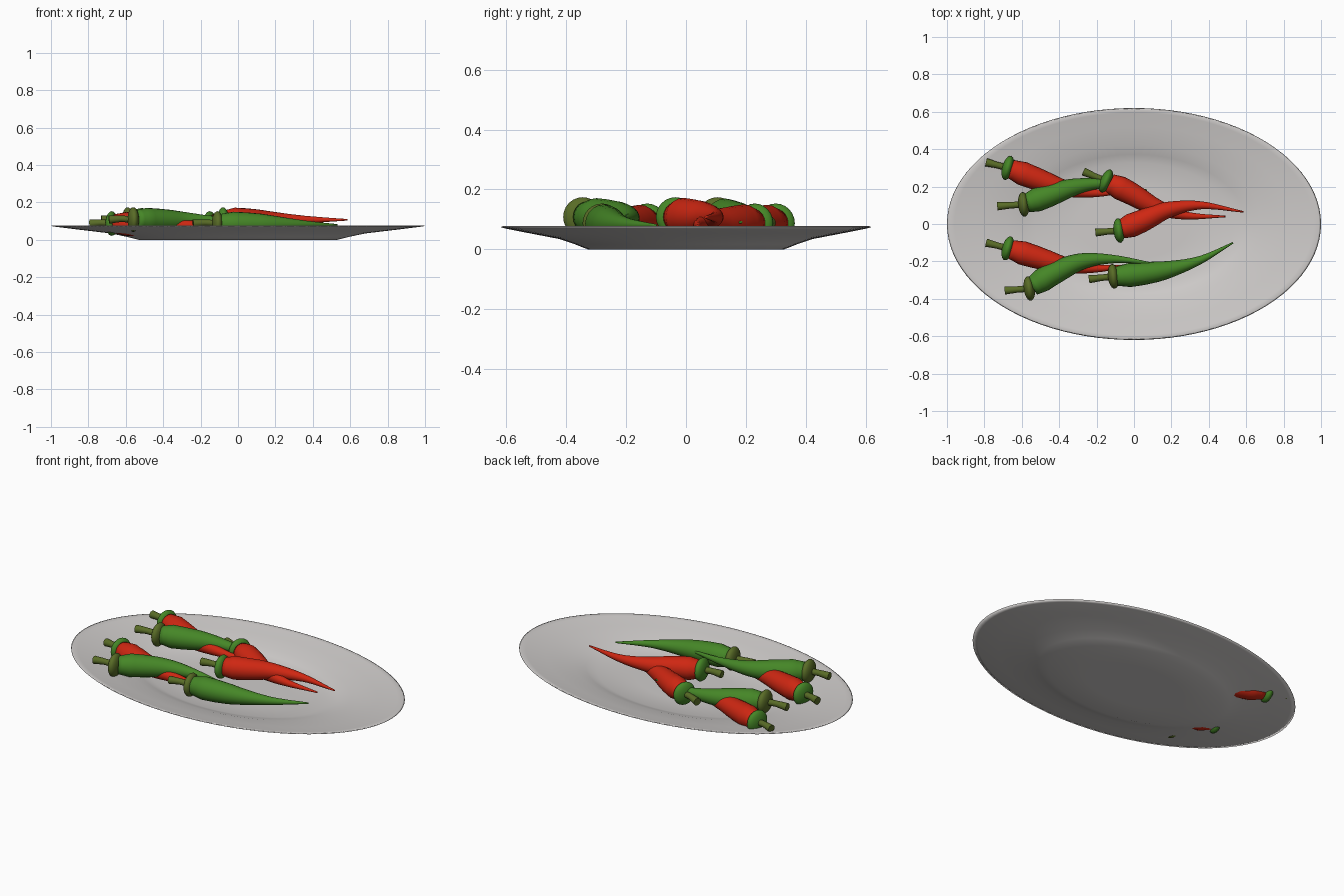
import bpy, bmesh, math
from mathutils import Vector

cube = bpy.data.objects.get("Cube")
if cube:
    bpy.data.objects.remove(cube)


def material(name, rgb):
    m = bpy.data.materials.new(name)
    m.use_nodes = True
    m.diffuse_color = (*rgb, 1)
    m.node_tree.nodes["Principled BSDF"].inputs["Base Color"].default_value = (*rgb, 1)
    return m


WHITE = material("plate_white", (0.62, 0.6, 0.59))
RED = material("chili_red", (0.62, 0.02, 0.006))
GREEN = material("chili_green", (0.06, 0.24, 0.02))
OLIVE = material("stem_olive", (0.1, 0.15, 0.02))


def add_mesh(name, bm, mat):
    mesh = bpy.data.meshes.new(name)
    bm.to_mesh(mesh)
    bm.free()
    mesh.materials.append(mat)
    mesh.shade_smooth()
    obj = bpy.data.objects.new(name, mesh)
    bpy.context.collection.objects.link(obj)
    return obj


def sweep(name, points, radii, mat, sides=20, steps=6):
    """Round tube along a smooth path, tapering through the given radii."""
    pts = [Vector(p) for p in points]
    ext = [2 * pts[0] - pts[1]] + pts + [2 * pts[-1] - pts[-2]]
    path = []
    for a, b, c, d in zip(ext, ext[1:], ext[2:], ext[3:]):
        for k in range(steps):
            t = k / steps
            path.append(0.5 * (2 * b + (c - a) * t + (2 * a - 5 * b + 4 * c - d) * t**2
                               + (3 * b - a - 3 * c + d) * t**3))
    path.append(pts[-1])
    bm = bmesh.new()
    rings = []
    for i, p in enumerate(path):
        along = (path[min(i + 1, len(path) - 1)] - path[max(i - 1, 0)]).normalized()
        side = along.cross(Vector((0, 0, 1))).normalized()
        up = side.cross(along)
        u = i / (len(path) - 1) * (len(radii) - 1)
        k = min(int(u), len(radii) - 2)
        r = radii[k] + (radii[k + 1] - radii[k]) * (u - k)
        rings.append([bm.verts.new(p + r * (side * math.cos(a) + up * math.sin(a)))
                      for a in (math.tau * j / sides for j in range(sides))])
    for lo, hi in zip(rings, rings[1:]):
        for j in range(sides):
            bm.faces.new((lo[j], lo[j - 1], hi[j - 1], hi[j]))
    bm.faces.new(rings[0])
    bm.faces.new(rings[-1][::-1])
    bmesh.ops.recalc_face_normals(bm, faces=bm.faces)
    return add_mesh(name, bm, mat)


# Oval plate: thin shell turned from a profile, then squashed in y
profile = [(0, 0), (0.3, 0), (0.53, 0), (0.6, 0.017), (0.68, 0.034), (0.84, 0.053), (0.97, 0.069),
           (1, 0.074), (0.99, 0.077), (0.96, 0.073), (0.84, 0.059), (0.68, 0.04),
           (0.6, 0.023), (0.53, 0.006), (0.3, 0.006), (0, 0.006)]
bm = bmesh.new()
verts = [bm.verts.new((r, 0, z)) for r, z in profile]
edges = [bm.edges.new(pair) for pair in zip(verts, verts[1:])]
bmesh.ops.spin(bm, geom=verts + edges, axis=(0, 0, 1), cent=(0, 0, 0),
               angle=math.tau, steps=96)
bmesh.ops.remove_doubles(bm, verts=bm.verts, dist=0.0005)
bmesh.ops.scale(bm, vec=(1, 0.62, 1), verts=bm.verts)
bmesh.ops.recalc_face_normals(bm, faces=bm.faces)
add_mesh("plate", bm, WHITE)


def chili(name, mat, cap_mat, z, tip_z, stem, cap, path):
    """One chili: tapered body, cushion-shaped cap and short stem."""
    n = len(path)
    pts = [(x, y, z + (tip_z - z) * i / (n - 1)) for i, (x, y) in enumerate(path)]
    sweep(name + "_body", pts, [0.05, 0.064, 0.061, 0.055, 0.044, 0.032, 0.021, 0.012, 0.004], mat)
    centre, end = Vector((*cap, z)), Vector((*stem, z))
    axis = Vector(pts[0]) - end
    bm = bmesh.new()
    bmesh.ops.create_uvsphere(bm, u_segments=24, v_segments=12, radius=1)
    bmesh.ops.scale(bm, vec=(0.066, 0.066, 0.03), verts=bm.verts)
    crown = add_mesh(name + "_cap", bm, cap_mat)
    crown.location = centre
    crown.rotation_euler = axis.to_track_quat("Z", "Y").to_euler()
    middle = (centre + end) / 2 + Vector((0, 0, 0.004))
    stalk = sweep(name + "_stem", [centre, middle, end], [0.018, 0.017, 0.022], OLIVE, 12)
    with bpy.context.temp_override(object=stalk, active_object=stalk,
                                   selected_objects=[stalk], selected_editable_objects=[stalk]):
        bpy.ops.object.shade_smooth_by_angle(angle=math.radians(40))


# Lower layer of chilies
chili("back_red_chili", RED, GREEN, 0.087, 0.07, (-0.79, 0.33), (-0.675, 0.3),
      [(-0.66, 0.295), (-0.53, 0.245), (-0.37, 0.19), (-0.2, 0.165), (0, 0.18)])
chili("middle_red_chili", RED, GREEN, 0.087, 0.08, (-0.27, 0.28), (-0.15, 0.23),
      [(-0.13, 0.22), (-0.02, 0.165), (0.12, 0.09), (0.28, 0.045), (0.49, 0.04)])
chili("front_red_chili", RED, GREEN, 0.087, 0.07, (-0.79, -0.1), (-0.675, -0.13),
      [(-0.66, -0.135), (-0.53, -0.175), (-0.37, -0.22), (-0.2, -0.238), (0, -0.22)])
chili("front_green_chili", GREEN, OLIVE, 0.087, 0.08, (-0.24, -0.295), (-0.11, -0.28),
      [(-0.1, -0.28), (0.05, -0.265), (0.2, -0.24), (0.36, -0.19), (0.53, -0.1)])

# Upper layer of chilies
chili("back_green_chili", GREEN, OLIVE, 0.108, 0.09, (-0.73, 0.095), (-0.59, 0.105),
      [(-0.575, 0.11), (-0.46, 0.15), (-0.31, 0.2), (-0.14, 0.215), (0.07, 0.18)])
chili("left_green_chili", GREEN, OLIVE, 0.108, 0.1, (-0.69, -0.355), (-0.56, -0.345),
      [(-0.545, -0.335), (-0.43, -0.265), (-0.28, -0.2), (-0.1, -0.188), (0.12, -0.215)])
chili("top_red_chili", RED, GREEN, 0.108, 0.107, (-0.205, -0.045), (-0.08, -0.035),
      [(-0.07, -0.03), (0.04, 0.015), (0.18, 0.075), (0.36, 0.1), (0.585, 0.065)])
